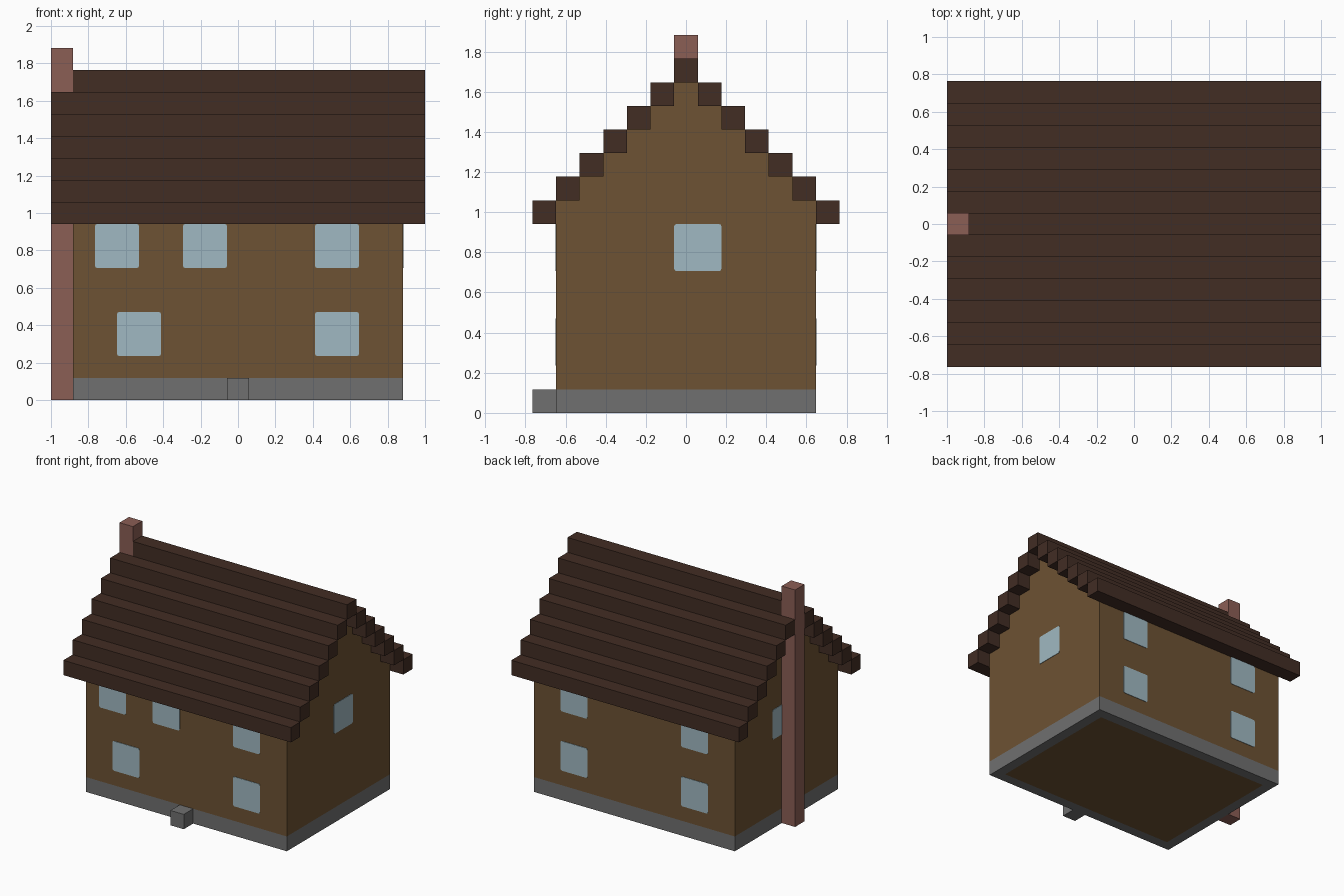
import bpy, bmesh, math
from mathutils import Matrix, Vector

cube = bpy.data.objects.get("Cube")
if cube:
    bpy.data.objects.remove(cube)

U = 2 / 17  # one building block


def material(name, rgb):
    lin = [((c / 255 + 0.055) / 1.055) ** 2.4 for c in rgb] + [1]
    m = bpy.data.materials.new(name)
    m.use_nodes = True
    m.diffuse_color = lin
    m.node_tree.nodes["Principled BSDF"].inputs["Base Color"].default_value = lin
    return m


wood = material("brown planks", (109, 82, 51))
dark = material("dark roof wood", (66, 45, 36))
stone = material("grey stone", (112, 112, 112))
brick = material("red brick", (139, 94, 85))
glass = material("pale blue glass", (160, 185, 194))


def finish(bm, name, *mats):
    bmesh.ops.recalc_face_normals(bm, faces=bm.faces)
    mesh = bpy.data.meshes.new(name)
    bm.to_mesh(mesh)
    bm.free()
    for m in mats:
        mesh.materials.append(m)
    obj = bpy.data.objects.new(name, mesh)
    bpy.context.scene.collection.objects.link(obj)
    return obj


def box_mesh(lo, hi):
    """Box between two corners given in blocks."""
    lo, hi = Vector(lo) * U, Vector(hi) * U
    bm = bmesh.new()
    place = Matrix.Translation((lo + hi) / 2) @ Matrix.Diagonal((*(hi - lo), 1))
    bmesh.ops.create_cube(bm, size=1, matrix=place)
    return bm


# Stone foundation ring with a plank floor showing underneath
bm = box_mesh((-7.5, -5.5, 0), (7.5, 5.5, 1))
bm.normal_update()
floor = next(f for f in bm.faces if f.normal.z < -0.9)
bmesh.ops.inset_region(bm, faces=[floor], thickness=U)
floor.material_index = 1
finish(bm, "foundation", stone, wood)

# Walls: stepped gable profile extruded along the house
half = [(5.5, 1)]
for k in range(1, 7):
    half += [(6.5 - k, 8 + k), (5.5 - k, 8 + k)]
half.pop()
profile = half + [(-y, z) for y, z in reversed(half)]
bm = bmesh.new()
end = bm.faces.new([bm.verts.new((-7.5 * U, y * U, z * U)) for y, z in profile])
ext = bmesh.ops.extrude_face_region(bm, geom=[end], use_keep_orig=True)
bmesh.ops.translate(bm, vec=(15 * U, 0, 0),
                    verts=[g for g in ext["geom"] if isinstance(g, bmesh.types.BMVert)])
finish(bm, "walls", wood)

# Roof rows step up to the ridge, which stops at the chimney
for k in range(6):
    for side, label in ((-1, "front"), (1, "back")):
        y = side * (6 - k)
        finish(box_mesh((-8.5, y - 0.5, 8 + k), (8.5, y + 0.5, 9 + k)),
               f"roof_row_{label}_{k + 1}", dark)
finish(box_mesh((-7.5, -0.5, 14), (8.5, 0.5, 15)), "roof_ridge", dark)

# Chimney and doorstep
finish(box_mesh((-8.5, -0.5, 0), (-7.5, 0.5, 16)), "chimney", brick)
finish(box_mesh((-0.5, -6.5, 0), (0.5, -5.5, 1)), "doorstep", stone)


def window(name, x, y, z, turn):
    """Thin pane with clipped corners, facing -y before turning."""
    bm = box_mesh((-1, -0.03, -1), (1, 0.03, 1))
    edges = [e for e in bm.edges
             if abs(e.verts[0].co.y - e.verts[1].co.y) > 0.001]
    bmesh.ops.bevel(bm, geom=edges, offset=0.012, segments=2, profile=0.5,
                    affect='EDGES')
    obj = finish(bm, name, glass)
    obj.location = Vector((x, y, z)) * U
    obj.rotation_euler.z = turn


# Windows: upper row, lower row, one in each gable
for i, (x, z) in enumerate([(-5.5, 7), (-1.5, 7), (4.5, 7), (-4.5, 3), (4.5, 3)]):
    window(f"front_window_{i + 1}", x, -5.5, z, 0)
for i, (x, z) in enumerate([(-4.5, 7), (4.5, 7), (-4.5, 3), (4.5, 3)]):
    window(f"back_window_{i + 1}", x, 5.5, z, math.pi)
window("left_gable_window", 7.5, 0.5, 7, math.pi / 2)
window("right_gable_window", -7.5, 0.5, 7, -math.pi / 2)
